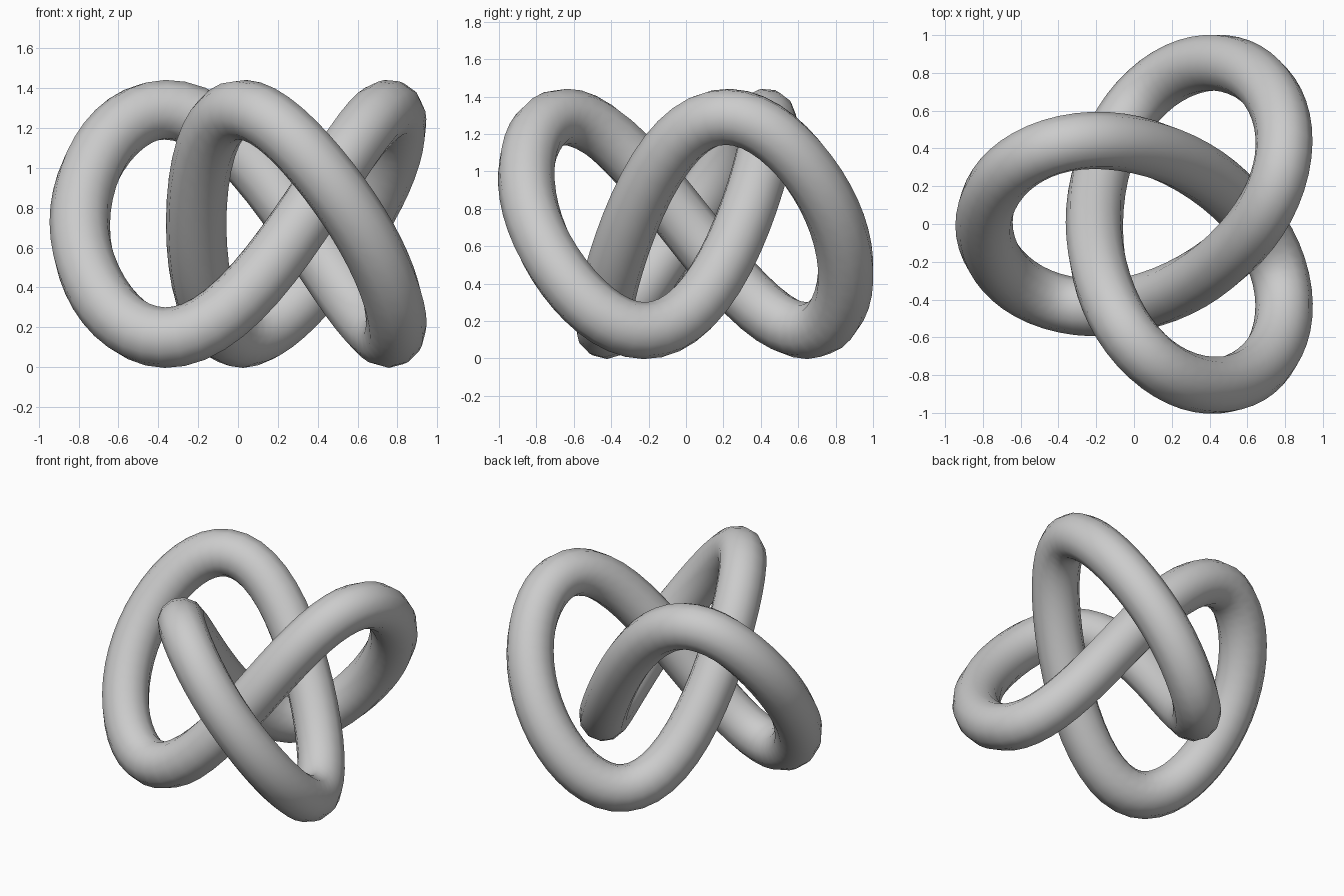
import bpy
from math import sin, cos, tau

if "Cube" in bpy.data.objects:
    bpy.data.objects.remove(bpy.data.objects["Cube"])

# Trefoil centreline: two counter-rotating circles plus a three-fold rise and fall
N = 120
C1, C2 = 0.292, 0.64
X0, Z0 = 0.138, 0.72
TUBE = 0.152


def knot_point(u):
    x = X0 - (C2 * cos(2 * u) + C1 * cos(u))
    y = C2 * sin(2 * u) - C1 * sin(u)
    z = Z0 + 0.563 * sin(3 * u) - 0.05 * sin(6 * u)
    return (x, y, z, 1.0)


# Round 12-sided tube swept along the closed path
curve = bpy.data.curves.new("knot_tube", "CURVE")
curve.dimensions = "3D"
curve.twist_mode = "MINIMUM"
curve.bevel_depth = TUBE
curve.bevel_resolution = 4
spline = curve.splines.new("POLY")
spline.points.add(N - 1)
for i, p in enumerate(spline.points):
    p.co = knot_point(tau * i / N)
spline.use_cyclic_u = True
spline.use_smooth = True

knot = bpy.data.objects.new("knot_tube", curve)
bpy.context.collection.objects.link(knot)

# Turn the sweep into a smooth-shaded mesh
bpy.context.view_layer.objects.active = knot
knot.select_set(True)
bpy.ops.object.convert(target="MESH")
bpy.ops.object.shade_smooth()
